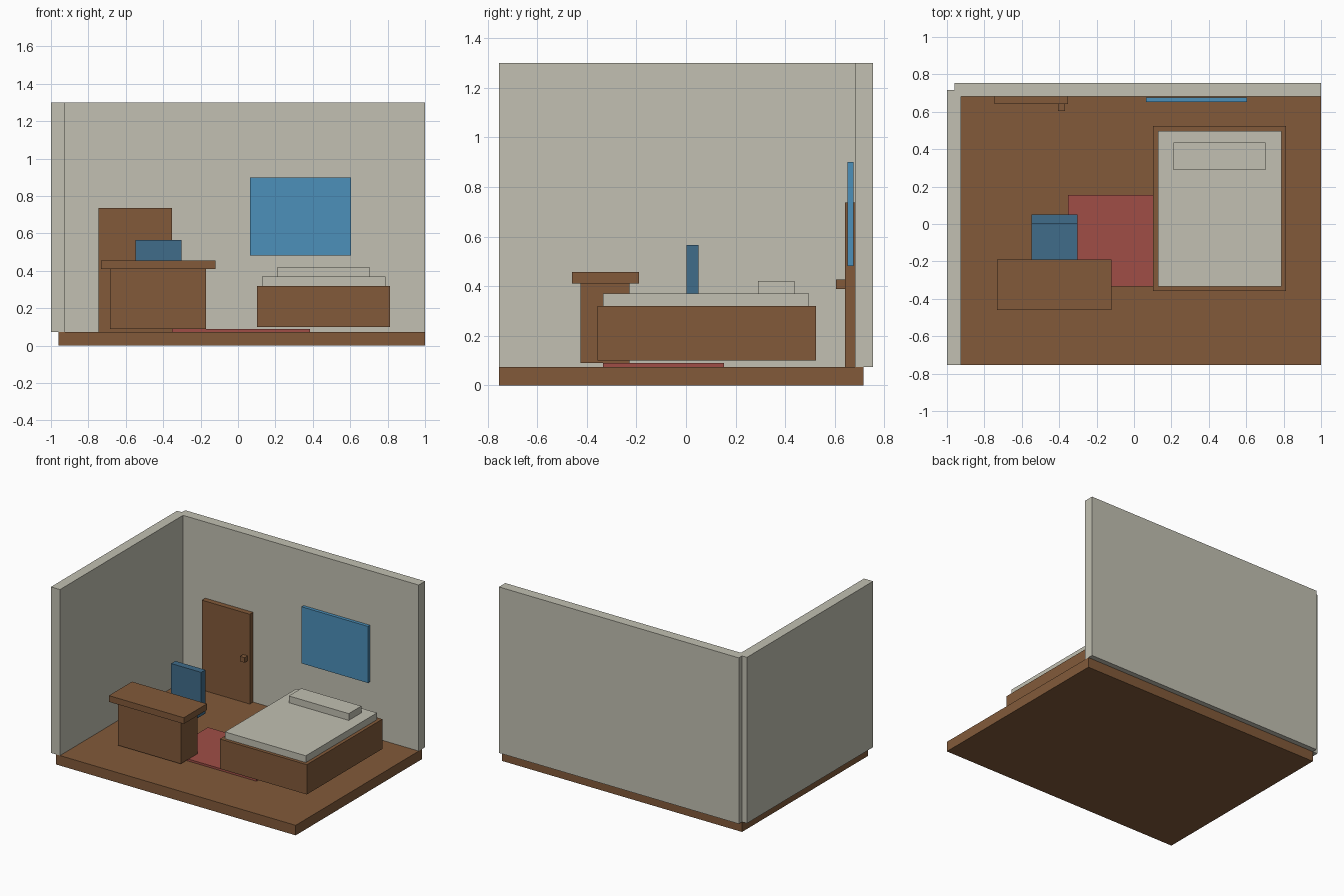
import bpy


def material(name, rgb):
    m = bpy.data.materials.new(name)
    m.diffuse_color = (*rgb, 1.0)
    return m


WOOD = material("brown_wood", (0.223, 0.102, 0.042))
CREAM = material("cream", (0.539, 0.527, 0.445))
RED = material("rug_red", (0.352, 0.076, 0.061))
GLASS = material("window_blue", (0.072, 0.279, 0.491))
BLUE = material("chair_blue", (0.051, 0.150, 0.254))


def box(name, mat, x, y, z):
    """Box spanning the given (low, high) range on each axis."""
    bpy.ops.mesh.primitive_cube_add(size=1)
    ob = bpy.context.object
    ob.name = ob.data.name = name
    for v in ob.data.vertices:
        v.co = [lo + (c + 0.5) * (hi - lo) for c, (lo, hi) in zip(v.co, (x, y, z))]
    ob.data.materials.append(mat)
    return ob


FLOOR = 0.074  # floor surface height

# Room shell
box("floor", WOOD, (-0.96, 1.0), (-0.755, 0.717), (0, FLOOR))
box("left_wall", CREAM, (-1.0, -0.926), (-0.755, 0.717), (FLOOR, 1.3))
box("back_wall", CREAM, (-0.96, 1.0), (0.681, 0.755), (FLOOR, 1.3))

# Door and window
box("door", WOOD, (-0.745, -0.353), (0.642, 0.681), (FLOOR, 0.737))
box("door_knob", WOOD, (-0.407, -0.37), (0.605, 0.642), (0.389, 0.426))
box("window", GLASS, (0.063, 0.605), (0.652, 0.676), (0.482, 0.9))

# Bed
box("bed_frame", WOOD, (0.102, 0.813), (-0.358, 0.524), (0.1, 0.32))
box("mattress", CREAM, (0.127, 0.788), (-0.334, 0.497), (0.32, 0.37))
box("pillow", CREAM, (0.212, 0.702), (0.29, 0.437), (0.37, 0.42))

# Rug
box("rug", RED, (-0.353, 0.385), (-0.334, 0.154), (FLOOR, 0.089))

# Desk
box("desk_body", WOOD, (-0.684, -0.17), (-0.425, -0.228), (0.089, 0.41))
box("desk_top", WOOD, (-0.733, -0.121), (-0.46, -0.19), (0.41, 0.456))

# Chair
box("chair_seat", BLUE, (-0.547, -0.303), (-0.193, 0.051), (0.243, 0.292))
box("chair_back", BLUE, (-0.547, -0.303), (0.002, 0.051), (0.292, 0.566))
